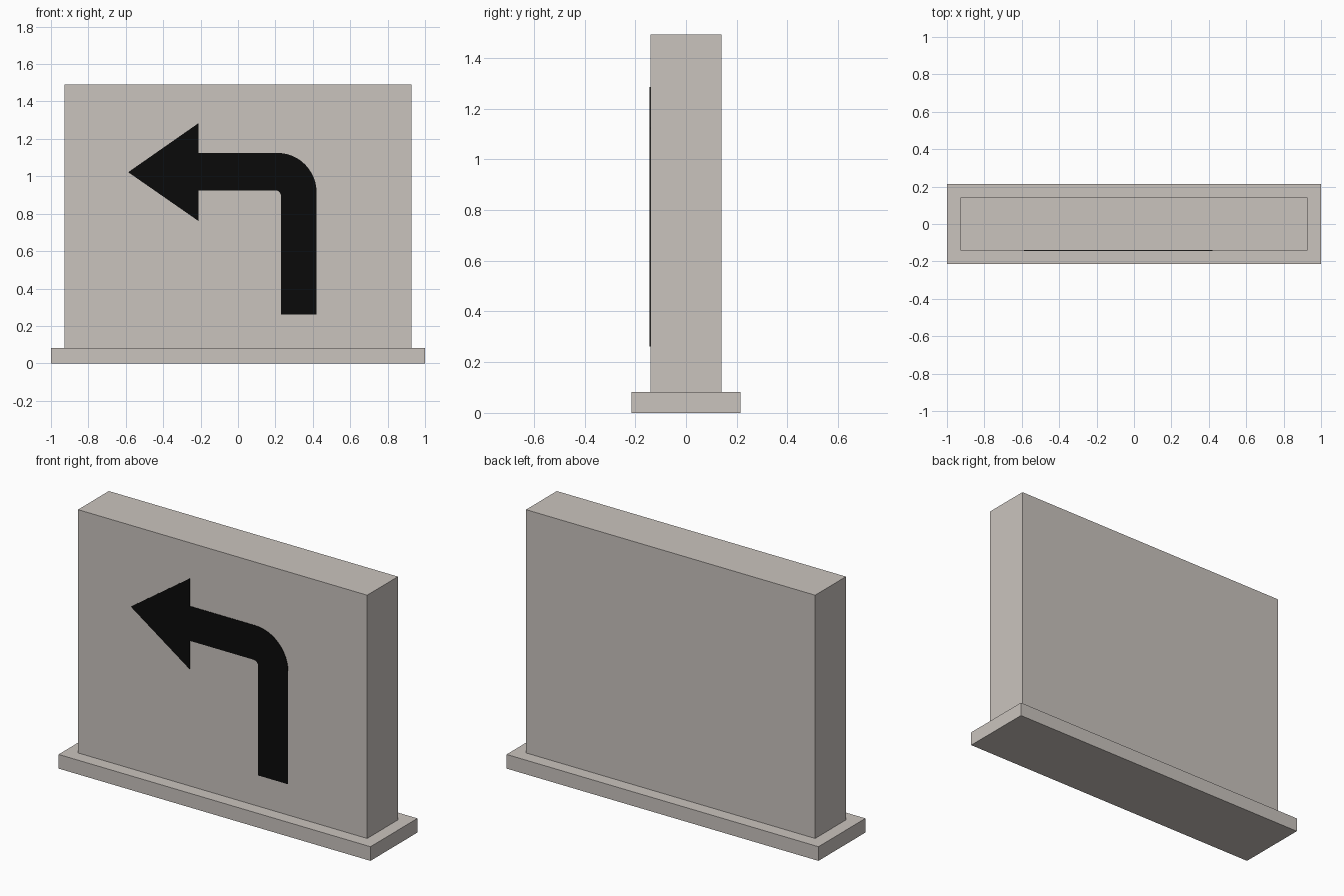
import bpy, bmesh, math

if "Cube" in bpy.data.objects:
    bpy.data.objects.remove(bpy.data.objects["Cube"])


def material(name, rgb):
    m = bpy.data.materials.new(name)
    m.diffuse_color = (*rgb, 1.0)
    m.use_nodes = True
    m.node_tree.nodes["Principled BSDF"].inputs["Base Color"].default_value = m.diffuse_color
    return m


STONE = material("warm_grey", (0.59, 0.55, 0.515))
BLACK = material("black", (0.003, 0.003, 0.003))


def finish(name, bm, mat):
    bmesh.ops.recalc_face_normals(bm, faces=bm.faces)
    mesh = bpy.data.meshes.new(name)
    bm.to_mesh(mesh)
    bm.free()
    mesh.materials.append(mat)
    obj = bpy.data.objects.new(name, mesh)
    bpy.context.collection.objects.link(obj)
    return obj


def box(name, half_x, half_y, z0, z1, mat):
    bm = bmesh.new()
    bmesh.ops.create_cube(bm, size=1)
    for v in bm.verts:
        v.co.x *= 2 * half_x
        v.co.y *= 2 * half_y
        v.co.z = z0 if v.co.z < 0 else z1
    return finish(name, bm, mat)


def arc(cx, cz, r, a0, a1, n):
    angles = [math.radians(a0 + (a1 - a0) * i / n) for i in range(n + 1)]
    return [(cx + r * math.cos(a), cz + r * math.sin(a)) for a in angles]


# Plinth and upright slab
box("base", 1.0, 0.215, 0.0, 0.082, STONE)
box("panel", 0.927, 0.141, 0.082, 1.492, STONE)

# Left-turn arrow: a thin plate on the front face
outline = [(0.23, 0.262), (0.42, 0.262)]
outline += arc(0.21, 0.915, 0.21, 0, 90, 12)          # outer bend
outline += [(-0.21, 1.125), (-0.21, 1.285), (-0.587, 1.022),
            (-0.21, 0.76), (-0.21, 0.925)]
outline += arc(0.2, 0.895, 0.03, 90, 0, 4)            # inner bend
bm = bmesh.new()
face = bm.faces.new([bm.verts.new((x, -0.141, z)) for x, z in outline])
ext = bmesh.ops.extrude_face_region(bm, geom=[face])
moved = [g for g in ext["geom"] if isinstance(g, bmesh.types.BMVert)]
bmesh.ops.translate(bm, verts=moved, vec=(0, -0.003, 0))
finish("turn_arrow", bm, BLACK)
